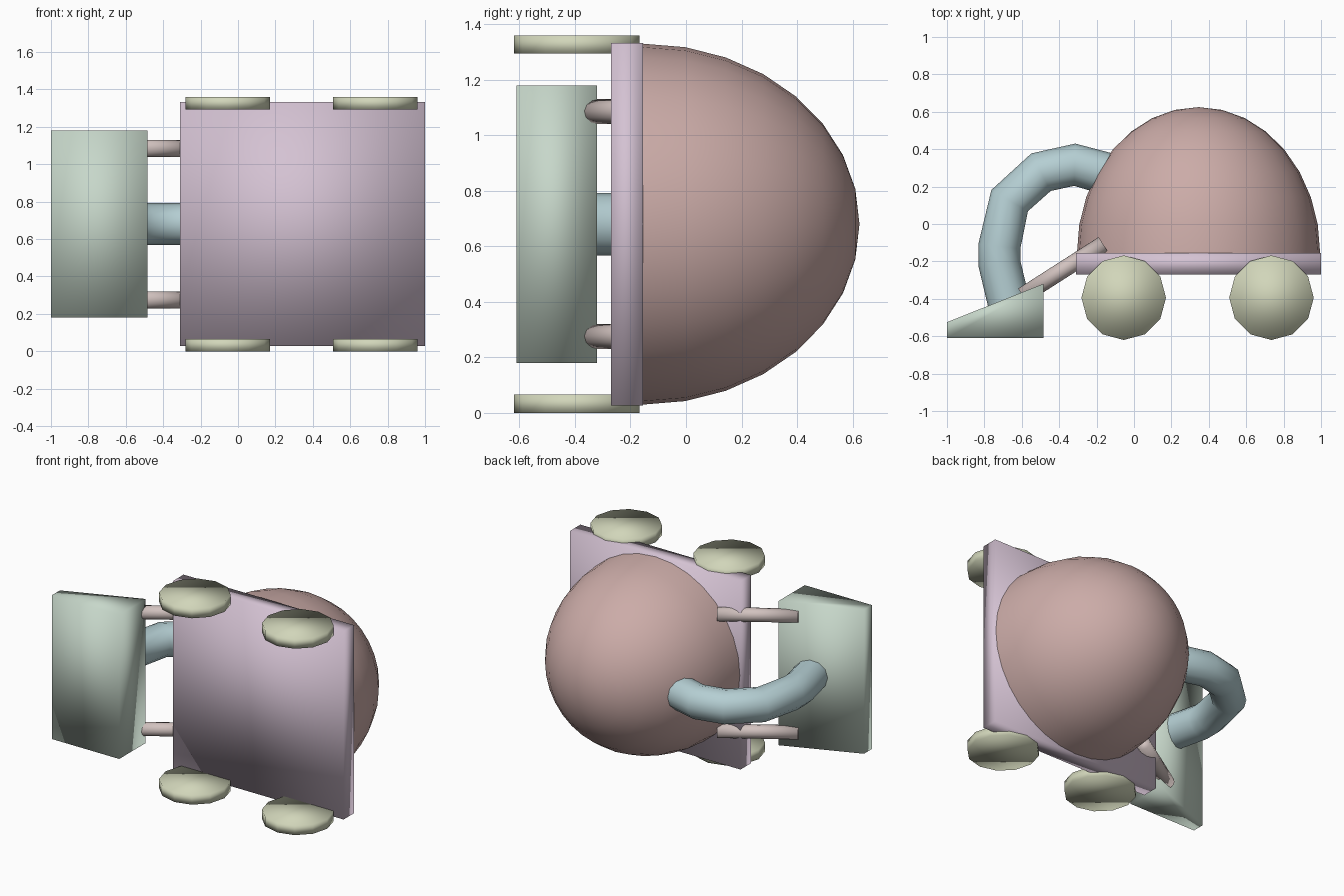
import bpy, bmesh, math
from mathutils import Vector

if "Cube" in bpy.data.objects:
    bpy.data.objects.remove(bpy.data.objects["Cube"])

MID_Z = 0.68  # the model is mirrored about this height


def material(name, rgb):
    m = bpy.data.materials.new(name)
    m.diffuse_color = (*rgb, 1)
    m.use_nodes = True
    m.node_tree.nodes["Principled BSDF"].inputs["Base Color"].default_value = m.diffuse_color
    return m


ROSE = material("rose", (0.60, 0.41, 0.39))
LILAC = material("lilac", (0.66, 0.54, 0.65))
GREEN = material("green", (0.57, 0.68, 0.59))
BLUE = material("blue", (0.46, 0.62, 0.65))
OLIVE = material("olive", (0.64, 0.67, 0.49))
TAN = material("tan", (0.64, 0.54, 0.52))


def add_object(name, bm, mat):
    bmesh.ops.recalc_face_normals(bm, faces=bm.faces[:])
    for f in bm.faces:
        f.smooth = True
    me = bpy.data.meshes.new(name)
    bm.to_mesh(me)
    bm.free()
    me.materials.append(mat)
    ob = bpy.data.objects.new(name, me)
    bpy.context.collection.objects.link(ob)
    return ob


def prism(name, profile, z0, z1, mat):
    """Extrude an xy outline from z0 to z1."""
    bm = bmesh.new()
    face = bm.faces.new([bm.verts.new((x, y, z0)) for x, y in profile])
    ext = bmesh.ops.extrude_face_region(bm, geom=[face])
    top = [v for v in ext["geom"] if isinstance(v, bmesh.types.BMVert)]
    bmesh.ops.translate(bm, verts=top, vec=(0, 0, z1 - z0))
    return add_object(name, bm, mat)


def cylinder(name, a, b, radius, sides, mat):
    a, b = Vector(a), Vector(b)
    bm = bmesh.new()
    bmesh.ops.create_cone(bm, cap_ends=True, segments=sides,
                          radius1=radius, radius2=radius, depth=(b - a).length)
    ob = add_object(name, bm, mat)
    ob.location = (a + b) / 2
    ob.rotation_euler = Vector((0, 0, 1)).rotation_difference(b - a).to_euler()
    return ob


# Body dome: half ellipsoid bulging towards +y
bm = bmesh.new()
bmesh.ops.create_uvsphere(bm, u_segments=32, v_segments=16, radius=1)
bmesh.ops.delete(bm, geom=[v for v in bm.verts if v.co.z < -0.01], context='VERTS')
for v in bm.verts:
    x, y, z = v.co
    v.co = (0.345 + 0.65 * x, -0.155 + 0.78 * z, MID_Z - 0.65 * y)
add_object("body_dome", bm, ROSE)

# Base plate
prism("base_plate", [(-0.31, -0.27), (1, -0.27), (1, -0.155), (-0.31, -0.155)],
      0.027, 1.333, LILAC)

# Wedge-shaped floor head
prism("floor_head", [(-1, -0.61), (-0.485, -0.61), (-0.485, -0.32), (-1, -0.525)],
      0.18, 1.18, GREEN)

# Wheels and connecting rods on both sides
for side, s in (("lower", -1), ("upper", 1)):
    for pos, x in (("front", -0.055), ("rear", 0.735)):
        cylinder(f"{side}_{pos}_wheel", (x, -0.394, MID_Z + s * 0.614),
                 (x, -0.394, MID_Z + s * 0.68), 0.226, 12, OLIVE)
    z = MID_Z + s * 0.405
    cylinder(f"{side}_rod", (-0.595, -0.383, z), (-0.165, -0.108, z), 0.045, 12, TAN)

# Suction hose, bending from the floor head into the dome
path = [(-0.655, -0.48), (-0.72, -0.21), (-0.72, -0.12), (-0.665, 0.125),
        (-0.497, 0.277), (-0.317, 0.317), (-0.13, 0.265), (-0.02, 0.22)]
curve = bpy.data.curves.new("hose", 'CURVE')
curve.dimensions = '3D'
curve.bevel_depth = 0.113
curve.bevel_resolution = 4
curve.use_fill_caps = True
sp = curve.splines.new('POLY')
sp.points.add(len(path) - 1)
for p, (x, y) in zip(sp.points, path):
    p.co = (x, y, MID_Z, 1)
sp.use_smooth = True
curve.materials.append(BLUE)
bpy.context.collection.objects.link(bpy.data.objects.new("hose", curve))
